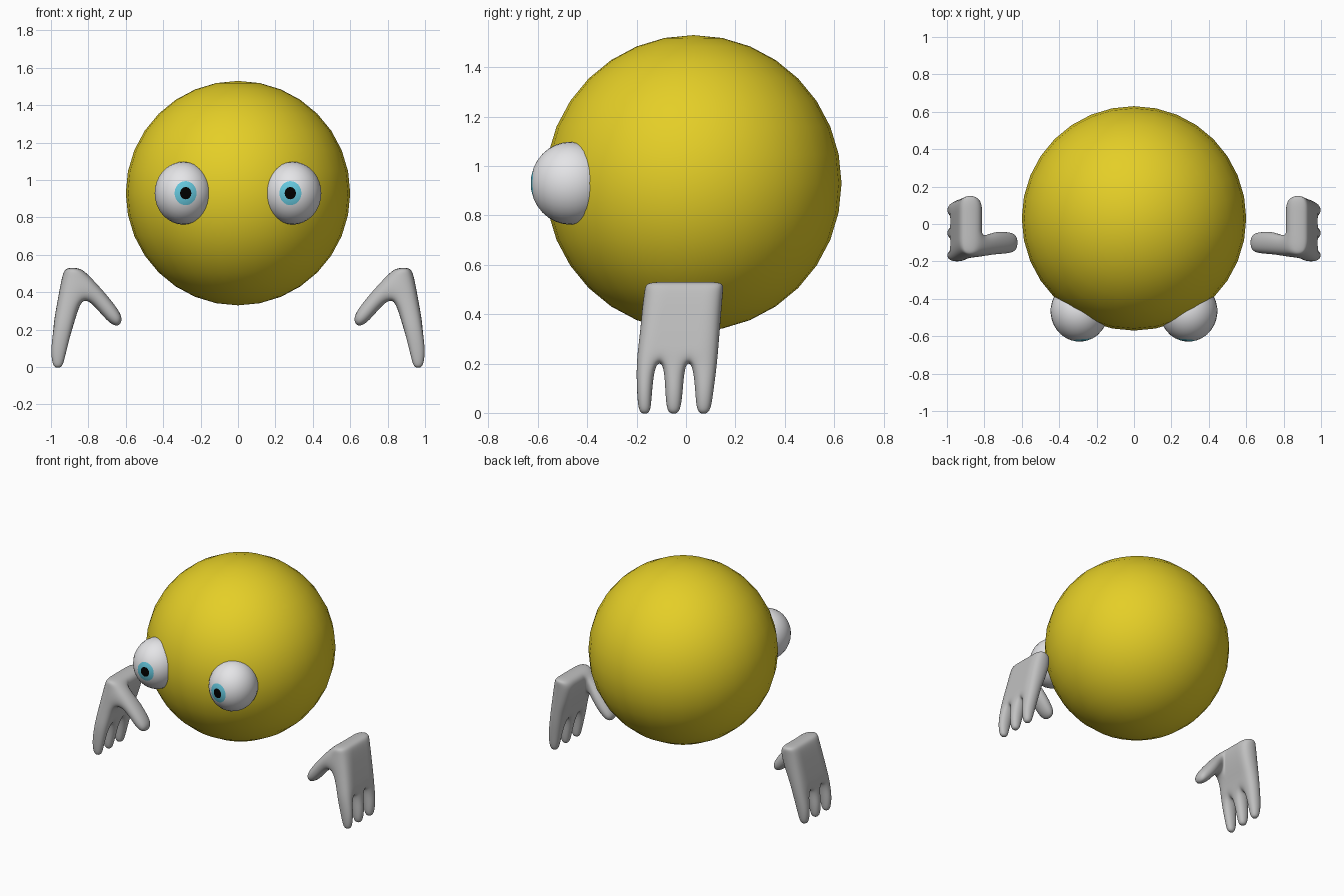
import bpy, bmesh, math
from mathutils import Matrix

if "Cube" in bpy.data.objects:
    bpy.data.objects.remove(bpy.data.objects["Cube"])


def material(name, rgb):
    m = bpy.data.materials.new(name)
    m.diffuse_color = (*rgb, 1)
    m.use_nodes = True
    m.node_tree.nodes["Principled BSDF"].inputs["Base Color"].default_value = m.diffuse_color
    return m


yellow = material("yellow", (0.78, 0.62, 0.02))
white = material("eye white", (0.8, 0.8, 0.82))
cyan = material("iris cyan", (0.13, 0.57, 0.72))
black = material("pupil black", (0.0, 0.0, 0.0))
grey = material("hand grey", (0.53, 0.53, 0.53))


def add_object(name, bm, mats):
    bmesh.ops.recalc_face_normals(bm, faces=bm.faces[:])
    for f in bm.faces:
        f.smooth = True
    me = bpy.data.meshes.new(name)
    bm.to_mesh(me)
    bm.free()
    for m in mats:
        me.materials.append(m)
    ob = bpy.data.objects.new(name, me)
    bpy.context.collection.objects.link(ob)
    return ob


# Body: plain ball
bm = bmesh.new()
bmesh.ops.create_uvsphere(bm, u_segments=32, v_segments=16, radius=0.6,
                          matrix=Matrix.Translation((0, 0.03, 0.93)))
add_object("body", bm, [yellow])

# Eyes: balls with the pole facing forward, first ring pupil, second ring iris
for side, label in ((1, "left"), (-1, "right")):
    bm = bmesh.new()
    bmesh.ops.create_uvsphere(bm, u_segments=32, v_segments=16, radius=1)
    for f in bm.faces:
        ang = math.degrees(math.acos(max(-1, min(1, f.calc_center_median().normalized().z))))
        f.material_index = 2 if ang < 11.25 else 1 if ang < 22.5 else 0
    mat = (Matrix.Translation((side * 0.292, -0.467, 0.93))
           @ Matrix.Rotation(-side * math.radians(4.5), 4, 'Z')
           @ Matrix.Diagonal((0.154, 0.162, 0.168, 1))
           @ Matrix.Rotation(math.radians(90), 4, 'X'))
    bm.transform(mat)
    add_object(label + "_eye", bm, [white, cyan, black])

# Hands: smoothed cage with three fingers and a thumb, mirrored
rows = [(0.532, 0.85, 0.92), (0.50, 0.80, 0.938), (0.37, 0.83, 0.962),
        (0.28, 0.865, 0.978), (0.20, 0.885, 0.99)]           # z, inner x, outer x
top_y = [-0.168, -0.045, -0.03, 0.04, 0.055, 0.157]
low_y = [-0.204, -0.122, -0.094, -0.001, 0.022, 0.130]
bm = bmesh.new()
inner, outer = [], []
for z, xi, xo in rows:
    t = (rows[0][0] - z) / (rows[0][0] - rows[-1][0])
    ys = [a + (b - a) * t for a, b in zip(top_y, low_y)]
    inner.append([bm.verts.new((xi, y, z)) for y in ys])
    outer.append([bm.verts.new((xo, y, z)) for y in ys])


def extend(ring, sections):
    """Continue a four-sided ring through the given sections and cap it."""
    for pts in sections:
        new = [bm.verts.new(p) for p in pts]
        for i in range(4):
            j = (i + 1) % 4
            bm.faces.new((ring[i], ring[j], new[j], new[i]))
        ring = new
    bm.faces.new(ring)


# palm
for r in range(4):
    for c in range(5):
        if not (r == 1 and c == 0):
            bm.faces.new((inner[r][c], inner[r][c + 1], inner[r + 1][c + 1], inner[r + 1][c]))
        bm.faces.new((outer[r][c], outer[r][c + 1], outer[r + 1][c + 1], outer[r + 1][c]))
    for c in (0, 5):
        bm.faces.new((inner[r][c], outer[r][c], outer[r + 1][c], inner[r + 1][c]))
for c in range(5):
    bm.faces.new((inner[0][c], inner[0][c + 1], outer[0][c + 1], outer[0][c]))
for c in (1, 3):
    bm.faces.new((inner[4][c], inner[4][c + 1], outer[4][c + 1], outer[4][c]))

# fingers: y centre and half width at each height
levels = [(0.10, 0.91, 1.004), (0.03, 0.928, 0.998), (-0.006, 0.942, 0.984)]
fingers = {0: [(-0.168, 0.034), (-0.168, 0.029), (-0.167, 0.019)],
           2: [(-0.048, 0.039), (-0.05, 0.033), (-0.05, 0.02)],
           4: [(0.075, 0.041), (0.072, 0.034), (0.071, 0.02)]}
for c, spec in fingers.items():
    extend([inner[4][c], inner[4][c + 1], outer[4][c + 1], outer[4][c]],
           [[(xi, y - h, z), (xi, y + h, z), (xo, y + h, z), (xo, y - h, z)]
            for (z, xi, xo), (y, h) in zip(levels, spec)])

# thumb: upper and lower (x, z) plus y range
thumb = [(0.722, 0.415, 0.768, 0.325, -0.166, -0.034),
         (0.645, 0.322, 0.695, 0.232, -0.163, -0.037),
         (0.612, 0.258, 0.635, 0.208, -0.145, -0.055)]
extend([inner[1][0], inner[1][1], inner[2][1], inner[2][0]],
       [[(ux, a, uz), (ux, b, uz), (lx, b, lz), (lx, a, lz)]
        for ux, uz, lx, lz, a, b in thumb])

hands = add_object("hands", bm, [grey])
mirror = hands.modifiers.new("mirror", 'MIRROR')
mirror.use_axis[0] = True
sub = hands.modifiers.new("smooth", 'SUBSURF')
sub.levels = sub.render_levels = 3
